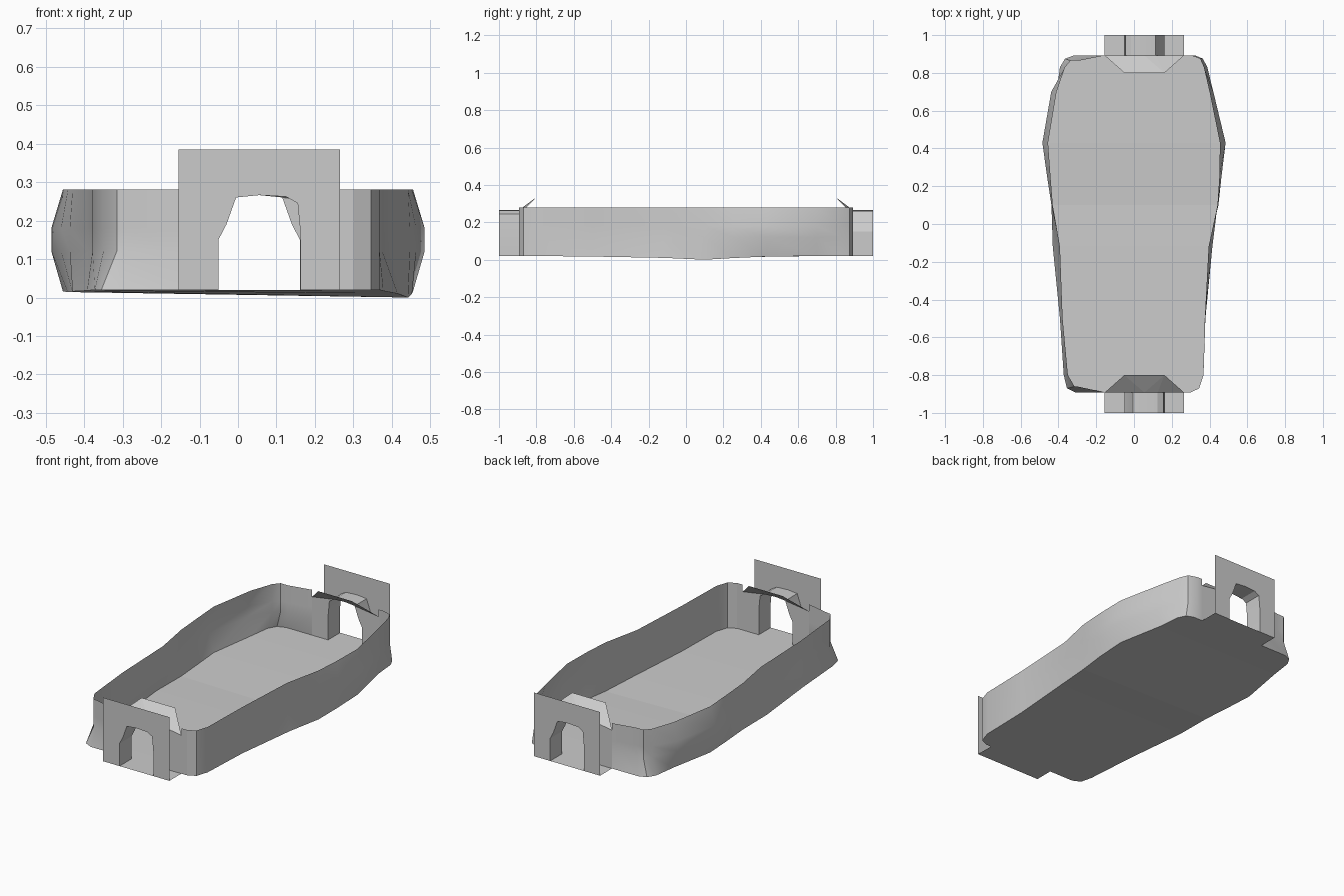
import bpy

if "Cube" in bpy.data.objects:
    bpy.data.objects.remove(bpy.data.objects["Cube"])

CX = 0.055     # doorway centre line
HALF = 0.21    # half width of door plate
END = 0.892    # y of the end walls


def make(name, verts, faces, smooth=False):
    me = bpy.data.meshes.new(name)
    me.from_pydata(verts, [], faces)
    me.update()
    ob = bpy.data.objects.new(name, me)
    bpy.context.collection.objects.link(ob)
    if smooth:
        bpy.ops.object.select_all(action='DESELECT')
        bpy.context.view_layer.objects.active = ob
        ob.select_set(True)
        bpy.ops.object.shade_smooth_by_angle(angle=0.45)
    return ob


# stations: y, left outer, left inner, right inner, right outer, floor z left, right
ROWS = [
    (-0.892, -0.31, -0.30, 0.30, 0.30, 0.02, 0.02),
    (-0.870, -0.355, -0.315, 0.345, 0.345, 0.02, 0.02),
    (-0.800, -0.372, -0.350, 0.368, 0.368, 0.02, 0.02),
    (-0.500, -0.392, -0.378, 0.375, 0.378, 0.018, 0.017),
    (-0.120, -0.430, -0.392, 0.395, 0.415, 0.016, 0.010),
    (0.100, -0.437, -0.430, 0.442, 0.447, 0.014, 0.000),
    (0.250, -0.460, -0.442, 0.452, 0.463, 0.014, 0.009),
    (0.430, -0.485, -0.455, 0.455, 0.485, 0.016, 0.017),
    (0.700, -0.438, -0.410, 0.400, 0.420, 0.02, 0.02),
    (0.830, -0.392, -0.365, 0.370, 0.388, 0.02, 0.02),
    (0.875, -0.365, -0.335, 0.350, 0.365, 0.02, 0.02),
    (0.892, -0.320, -0.290, 0.300, 0.325, 0.02, 0.02),
]


def bottom(row, side):
    y, lo, li, ri, ro, zl, zr = row
    bulge = 0.05 < y < 0.8
    if side < 0:
        return (li if bulge else lo, y, zl)
    return (ri if bulge else ro, y, zr)


# side walls, lofted through four levels
def wall(name, side):
    cols = []
    door_x = CX + side * HALF
    levels = (0.12, 0.18, 0.28)
    cols.append([(door_x, -END, z) for z in (0.02,) + levels])
    for r in ROWS:
        y = r[0]
        outer, inner = (r[1], r[2]) if side < 0 else (r[4], r[3])
        mid = outer if 0.05 < y < 0.8 else inner
        yt = max(-0.86, min(0.865, y)) if side < 0 else y
        cols.append([bottom(r, side), (mid, yt, 0.12), (mid, yt, 0.18), (inner, yt, 0.28)])
    cols.append([(door_x, END, z) for z in (0.02,) + levels])
    verts = [v for c in cols for v in c]
    faces = []
    for i in range(len(cols) - 1):
        for j in range(3):
            a = i * 4 + j
            f = (a, a + 1, a + 5, a + 4)
            faces.append(f if side < 0 else f[::-1])
    make(name, verts, faces, True)


wall("left_wall", -1)
wall("right_wall", 1)

# floor strips
verts = [v for r in ROWS for v in (bottom(r, -1), bottom(r, 1))]
faces = [(2 * i, 2 * i + 1, 2 * i + 3, 2 * i + 2) for i in range(len(ROWS) - 1)]
make("floor", verts, faces)

# doorway arch (offset from centre line, height)
ARCH = [(-0.106, 0.02), (-0.106, 0.15), (-0.085, 0.19), (-0.06, 0.26), (0.0, 0.266),
        (0.07, 0.262), (0.1, 0.245), (0.108, 0.16), (0.108, 0.02)]


# the back doorway is the front one turned half round
def doorway(name, s):
    def p(u, y, z):
        return (CX + s * u, s * y, z)

    n = len(ARCH)
    # outer plate with arch cut out
    outline = [(-HALF, 0.02), (-HALF, 0.385), (HALF, 0.385), (HALF, 0.02)] + ARCH[::-1]
    make(name + "_plate", [p(u, -1, z) for u, z in outline], [tuple(range(len(outline)))[::-1]])
    # tunnel through to the room
    tv = [p(u, y, z) for y in (-1, -END) for u, z in ARCH]
    make(name + "_tunnel", tv, [(i, i + 1, n + i + 1, n + i) for i in range(n - 1)], True)
    # threshold floor
    make(name + "_threshold", [p(-HALF, -1, 0.02), p(HALF, -1, 0.02),
                               p(HALF, -END, 0.02), p(-HALF, -END, 0.02)], [(0, 1, 2, 3)])
    # inner jambs and the raised lintel flap
    v = [p(u, -END, z) for u, z in ARCH]
    v += [p(-HALF, -END, 0.02), p(-HALF, -END, 0.24), p(HALF, -END, 0.24), p(HALF, -END, 0.02),
          p(-0.106, -0.8, 0.335), p(0.106, -0.8, 0.335)]
    f = [(9, 0, 1, 2, 3, 10), (8, 12, 11, 5, 6, 7),
         (10, 3, 13), (3, 4, 13), (4, 14, 13), (4, 5, 14), (5, 11, 14)]
    make(name + "_jambs", v, f)


doorway("front_door", 1)
doorway("back_door", -1)
